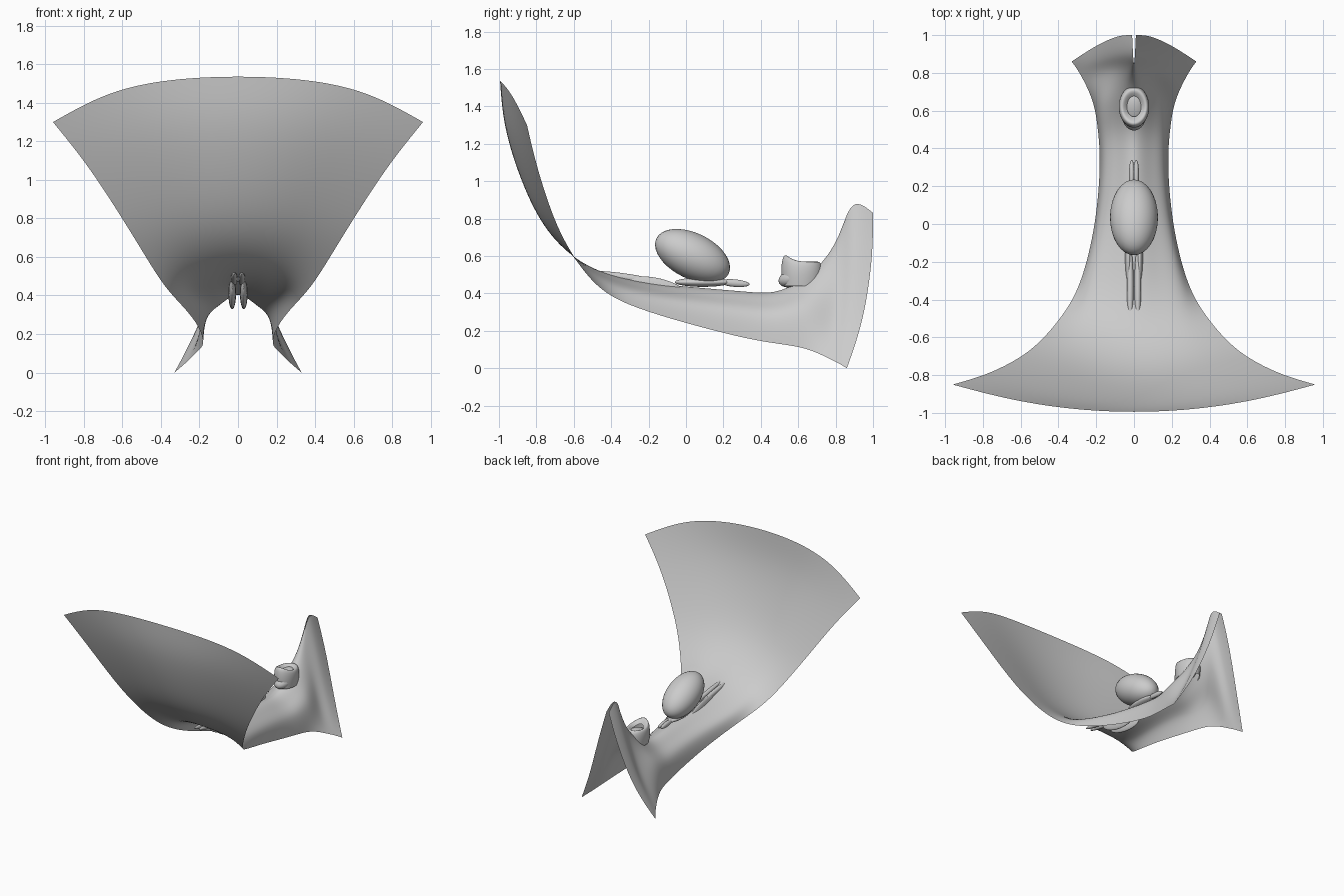
import bpy, bmesh, math
from mathutils import Matrix

if "Cube" in bpy.data.objects:
    bpy.data.objects.remove(bpy.data.objects["Cube"])


def finish(name, bm, levels=0, mirror=False):
    bmesh.ops.recalc_face_normals(bm, faces=bm.faces)
    me = bpy.data.meshes.new(name)
    bm.to_mesh(me)
    bm.free()
    me.polygons.foreach_set("use_smooth", [True] * len(me.polygons))
    ob = bpy.data.objects.new(name, me)
    bpy.context.collection.objects.link(ob)
    if mirror:
        ob.modifiers.new("Mirror", 'MIRROR').merge_threshold = 0.001
    if levels:
        s = ob.modifiers.new("Subsurf", 'SUBSURF')
        s.levels = s.render_levels = levels
        s.boundary_smooth = 'PRESERVE_CORNERS'
    return ob


def loft(name, rows, levels):
    # mirrored surface through rows of points
    bm = bmesh.new()
    grid = [[bm.verts.new(p) for p in row] for row in rows]
    for a, b in zip(grid, grid[1:]):
        for i in range(len(a) - 1):
            bm.faces.new((a[i], a[i + 1], b[i + 1], b[i]))
    return finish(name, bm, levels, True)


def ellipsoid(name, loc, radii, tilt=0.0, mirror=False):
    bm = bmesh.new()
    mat = (Matrix.Translation(loc) @ Matrix.Rotation(math.radians(tilt), 4, 'X')
           @ Matrix.Diagonal((*radii, 1)))
    bmesh.ops.create_uvsphere(bm, u_segments=32, v_segments=20, radius=1, matrix=mat)
    return finish(name, bm, 0, mirror)


# Half cross-sections, as fractions of the way from centre line to edge in x, y, z
BOWL = ((0, 0, 0), (.36, .12, .06), (.7, .48, .32), (1, 1, 1))
ARCH = ((0, 0, 0), (.5, .1, .28), (.94, .3, .46), (1, 1, 1))
FLAP = ((0, 0, 0), (.22, 0, .28), (.58, .36, .7), (1, 1, 1))

# Sheet stations: section, centre y z, edge x y z
STATIONS = (
    (BOWL, -1, 1.54, .96, -.85, 1.3),
    (BOWL, -.985, 1.3, .78, -.8, 1.08),
    (BOWL, -.89, 1, .6, -.71, .8),
    (BOWL, -.76, .73, .49, -.62, .62),
    (BOWL, -.56, .55, .38, -.49, .44),
    (ARCH, -.33, .485, .28, -.33, .34),
    (ARCH, 0, .455, .2, 0, .24),
    (ARCH, .33, .435, .175, .33, .155),
    (ARCH, .49, .42, .19, .5, .13),
    (ARCH, .67, .54, .21, .64, .11),
    (FLAP, .83, .73, .26, .75, .06),
    (FLAP, .89, .92, .3, .82, .025),
    (FLAP, 1, .83, .33, .86, 0),
)
rows = []
for i, (section, yc, zc, xe, ye, ze) in enumerate(STATIONS):
    x0 = .005 * max(0, i - 10)  # the last rows part into two flaps
    rows.append([(x0 + (xe - x0) * fx, yc + (ye - yc) * fy, zc + (ze - zc) * fz)
                 for fx, fy, fz in section])
loft("draped_sheet", rows, 3)

# Egg-shaped body resting on the sheet, with its flat pad
ellipsoid("egg_body", (0, .035, .6), (.127, .215, .122), -26)
ellipsoid("egg_pad", (0, .09, .46), (.05, .15, .025))

# Paired folds along the central seam
ellipsoid("front_fold", (.02, -.33, .485), (.018, .2, .022), -8, True)
ellipsoid("hanging_lobe", (.03, -.15, .41), (.02, .18, .07), -14, True)
ellipsoid("rear_fold", (.012, .26, .455), (.015, .08, .02), -5, True)

# Small cupped knob: rings rising to a lip with a pointed front, then dipping inside
ellipsoid("knob_base", (0, .6, .495), (.07, .11, .055), 20)
cup = []
for scale, z, peak in ((.9, .44, 0), (1, .52, .01), (.85, .585, .05), (.45, .55, .02)):
    ring = []
    for i in range(7):
        a = math.pi * i / 6
        ring.append((.088 * scale * abs(math.sin(a)) if 0 < i < 6 else 0,
                     .62 - .12 * scale * math.cos(a),
                     z + peak * max(0, math.cos(a)) ** 2))
    cup.append(ring)
loft("knob_cup", cup, 2)
